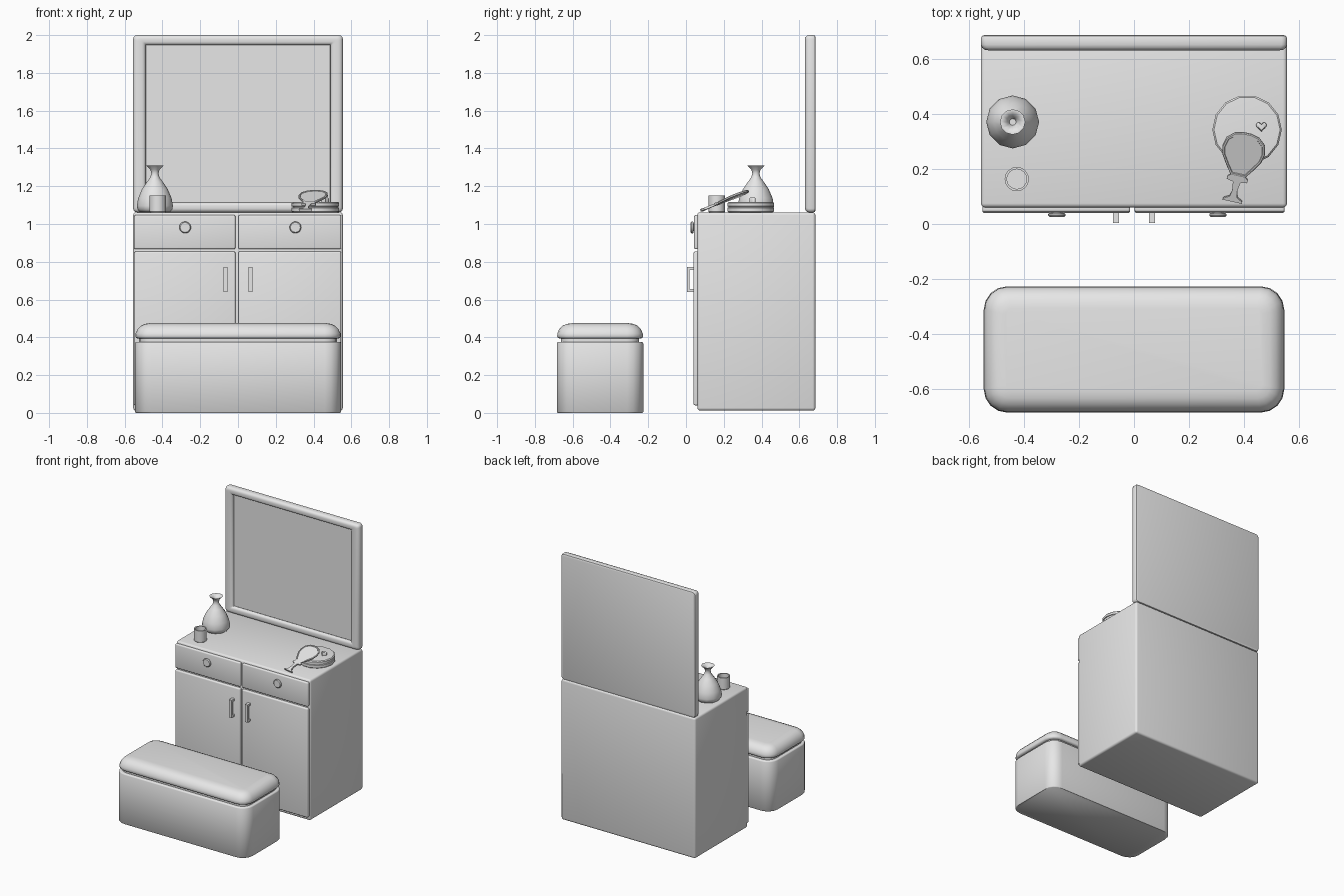
import bpy, bmesh, math
from mathutils import Vector, Matrix

cube = bpy.data.objects.get("Cube")
if cube:
    bpy.data.objects.remove(cube, do_unlink=True)

grey = bpy.data.materials.new("light grey")
grey.use_nodes = True
grey.diffuse_color = (0.8, 0.8, 0.8, 1)
grey.node_tree.nodes["Principled BSDF"].inputs["Base Color"].default_value = (0.8, 0.8, 0.8, 1)


def finish(name, bm, angle=35):
    bmesh.ops.recalc_face_normals(bm, faces=bm.faces[:])
    mesh = bpy.data.meshes.new(name)
    bm.to_mesh(mesh)
    bm.free()
    mesh.materials.append(grey)
    ob = bpy.data.objects.new(name, mesh)
    bpy.context.collection.objects.link(ob)
    bpy.ops.object.select_all(action='DESELECT')
    ob.select_set(True)
    bpy.context.view_layer.objects.active = ob
    bpy.ops.object.shade_smooth_by_angle(angle=math.radians(angle))
    return ob


def box(name, low, high, bevel, segments=3):
    low, high = Vector(low), Vector(high)
    bm = bmesh.new()
    bmesh.ops.create_cube(bm, size=1)
    for v in bm.verts:
        v.co = (low + high) / 2 + v.co * (high - low)
    bmesh.ops.bevel(bm, geom=bm.edges[:], offset=bevel, segments=segments,
                    profile=0.5, affect='EDGES')
    return finish(name, bm)


def loft(name, rings, angle=35, matrix=None):
    """Skin a stack of equal rings and cap both ends."""
    bm = bmesh.new()
    loops = [[bm.verts.new(p) for p in ring] for ring in rings]
    n = len(loops[0])
    for a, b in zip(loops, loops[1:]):
        for i in range(n):
            j = (i + 1) % n
            bm.faces.new((a[i], a[j], b[j], b[i]))
    bm.faces.new(loops[0])
    bm.faces.new(loops[-1])
    if matrix:
        bm.transform(matrix)
    return finish(name, bm, angle)


def rounded_rect(hx, hy, r, seg=4):
    pts = []
    for k, (sx, sy) in enumerate(((1, 1), (-1, 1), (-1, -1), (1, -1))):
        for i in range(seg + 1):
            a = math.pi / 2 * (k + i / seg)
            pts.append((sx * (hx - r) + r * math.cos(a), sy * (hy - r) + r * math.sin(a)))
    return pts


def lathe(name, profile, sides, matrix, angle=35):
    rings = [[(r * math.cos(math.tau * i / sides), r * math.sin(math.tau * i / sides), z)
              for i in range(sides)] for r, z in profile]
    return loft(name, rings, angle, matrix)


# Cabinet carcass
box("cabinet", (-0.555, 0.06, 0.012), (0.555, 0.685, 1.062), 0.015)

# Drawers, doors, knobs and pull handles
for side, x0, x1, knob_x, pull_x in (("right", -0.55, -0.014, -0.28, -0.066),
                                     ("left", 0.002, 0.546, 0.304, 0.066)):
    box(side + "_drawer", (x0, 0.043, 0.867), (x1, 0.07, 1.047), 0.008)
    box(side + "_door", (x0, 0.04, 0.04), (x1, 0.07, 0.854), 0.008)
    lathe(side + "_knob", [(0.014, 0), (0.014, 0.008), (0.027, 0.01), (0.031, 0.014),
                           (0.031, 0.02), (0.026, 0.025)], 20,
          Matrix.Translation((knob_x, 0.05, 0.982)) @ Matrix.Rotation(math.pi / 2, 4, 'X'))
    u_shape = [(0.045, 0.64), (0.004, 0.64), (0.004, 0.772), (0.045, 0.772),
               (0.045, 0.757), (0.018, 0.757), (0.018, 0.655), (0.045, 0.655)]
    loft(side + "_door_handle", [[(pull_x + s * 0.011, y, z) for y, z in u_shape] for s in (-1, 1)])

# Wall mirror: frame rings run from the back, round the rim and into the recess
rings = []
for inset, y in ((0.01, 0.685), (0.003, 0.682), (0, 0.674), (0, 0.65), (0.004, 0.639),
                 (0.012, 0.632), (0.022, 0.63), (0.04, 0.63), (0.05, 0.633),
                 (0.056, 0.64), (0.058, 0.655)):
    r = 0.02 * (1 - inset / 0.07)
    rings.append([(x, y, 1.531 + z) for x, z in rounded_rect(0.555 - inset * 1.15, 0.469 - inset * 0.9, r, 3)])
loft("mirror_frame", rings, 45)
box("mirror_glass", (-0.489, 0.651, 1.114), (0.489, 0.657, 1.948), 0.001, 1)


# Bench: rounded base, recessed band and padded cushion
def bench_part(name, levels, angle):
    loft(name, [[(x, y - 0.455, z) for x, y in
                 rounded_rect(0.545 - i, 0.229 - i, max(0.085 - i * 0.8, 0.015))]
                for i, z in levels], angle)


bench_part("bench_base", [(0.004, 0), (0, 0.005), (0, 0.368), (0.003, 0.374), (0.01, 0.376)], 50)
bench_part("bench_band", [(0.022, 0.37), (0.022, 0.402)], 35)
bench_part("bench_cushion", [(0.016, 0.393), (0.006, 0.397), (0.002, 0.405), (0.003, 0.42),
                             (0.012, 0.442), (0.03, 0.461), (0.052, 0.471), (0.08, 0.475)], 60)

# Vase with a hollow mouth
lathe("vase", [(0.08, 0), (0.092, 0.015), (0.096, 0.033), (0.088, 0.075), (0.068, 0.122),
               (0.042, 0.16), (0.024, 0.185), (0.019, 0.205), (0.024, 0.225), (0.046, 0.246),
               (0.043, 0.247), (0.02, 0.228), (0.012, 0.2)], 12,
      Matrix.Translation((-0.44, 0.37, 1.063)), 60)

# Cup
lathe("cup", [(0.041, 0), (0.044, 0.004), (0.044, 0.088), (0.036, 0.088), (0.036, 0.012)], 16,
      Matrix.Translation((-0.425, 0.163, 1.062)))

# Powder box with lid seam and a heart on top
lathe("powder_box", [(0.12, 0), (0.126, 0.005), (0.126, 0.024), (0.12, 0.026), (0.12, 0.03),
                     (0.126, 0.032), (0.126, 0.048), (0.12, 0.054), (0.11, 0.055)], 14,
      Matrix.Translation((0.41, 0.342, 1.062)))
heart = []
for i in range(24):
    t = math.tau * i / 24
    heart.append((16 * math.sin(t) ** 3, 13 * math.cos(t) - 5 * math.cos(2 * t)
                  - 2 * math.cos(3 * t) - math.cos(4 * t)))
loft("heart_ornament", [[(0.462 + x * s, 0.354 + y * s, z) for x, y in heart]
                        for s, z in ((0.0012, 1.115), (0.0012, 1.135), (0.0009, 1.14))], 50)

# Hand mirror leaning on the powder box; local y runs up the handle
lean = (Matrix.Translation((0.357, 0.083, 1.073)) @ Matrix.Rotation(math.radians(-12.5), 4, 'Z')
        @ Matrix.Rotation(math.radians(22), 4, 'X'))


def mirrored(half):
    return half + [(-x, y) for x, y in reversed(half)]


head = mirrored([(0.026, 0.1), (0.05, 0.135), (0.072, 0.172), (0.079, 0.205),
                 (0.071, 0.24), (0.045, 0.264), (0.015, 0.272)])
loft("hand_mirror_head", [[(x * s, 0.19 + (y - 0.19) * s, z) for x, y in head]
                          for s, z in ((0.95, -0.006), (1, -0.003), (1, 0.004), (0.96, 0.007),
                                       (0.89, 0.007), (0.87, 0.003))], 40, lean)
handle = mirrored([(0.036, 0), (0.034, 0.007), (0.014, 0.018), (0.009, 0.045), (0.014, 0.078),
                   (0.038, 0.083), (0.038, 0.093), (0.026, 0.104)])
loft("hand_mirror_handle", [[(x, y, z) for x, y in handle] for z in (-0.006, 0.006)], 35, lean)
